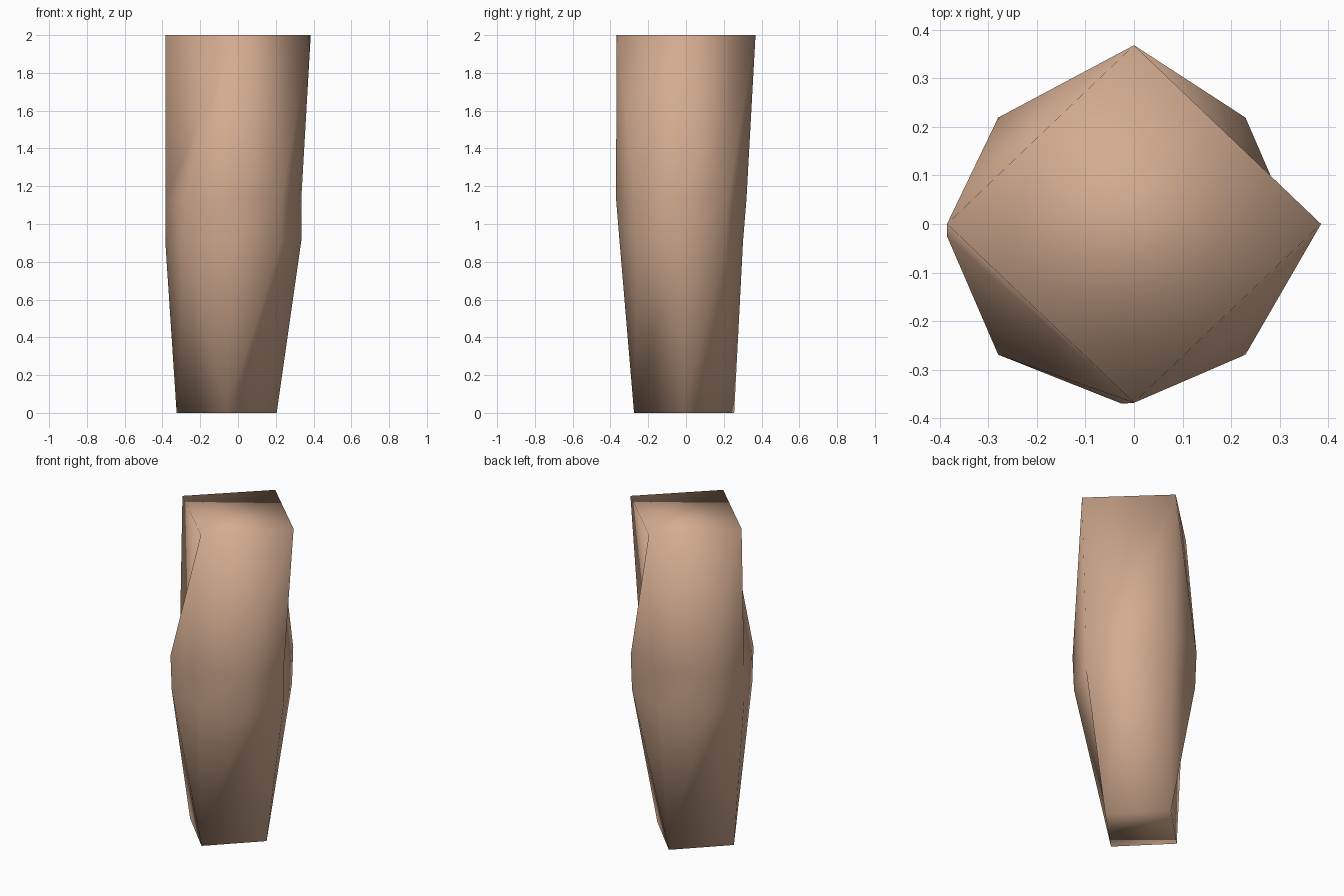
import bpy, bmesh
from math import cos, sin, tau

cube = bpy.data.objects.get("Cube")
if cube:
    bpy.data.objects.remove(cube, do_unlink=True)

# Skin colour
skin = bpy.data.materials.new("warm_skin")
skin.use_nodes = True
tone = (0.65, 0.41, 0.28, 1)
skin.diffuse_color = tone
skin.node_tree.nodes["Principled BSDF"].inputs["Base Color"].default_value = tone

bm = bmesh.new()


def ring(sides, centre, rx, ry, z):
    """Elliptical ring of vertices, counter-clockwise from +x."""
    return [bm.verts.new((centre[0] + rx * cos(tau * i / sides),
                          centre[1] + ry * sin(tau * i / sides), z))
            for i in range(sides)]


# Four-sided ends and an eight-sided bulge in the middle
bottom = ring(4, (-0.06, -0.01), 0.265, 0.265, 0)
lower = ring(8, (-0.025, -0.025), 0.36, 0.327, 0.91)
upper = ring(8, (-0.025, -0.025), 0.36, 0.345, 1.13)
top = ring(4, (0, 0), 0.385, 0.368, 2)

# Straight band around the bulge
for i in range(8):
    j = (i + 1) % 8
    bm.faces.new((lower[i], lower[j], upper[j], upper[i]))


def bridge(end, octagon, k, style):
    """Join one side of a four-sided end to two sides of the bulge."""
    a, b = end[k], end[(k + 1) % 4]
    p, c, q = (octagon[(2 * k + n) % 8] for n in range(3))
    fans = {
        "ridge": ((a, p, c), (a, c, b), (b, c, q)),
        "fold_next": ((a, p, b), (b, p, c), (b, c, q)),
        "fold_same": ((a, p, c), (a, c, q), (a, q, b)),
    }
    for tri in fans[style]:
        bm.faces.new(tri)


# Ridges and folds alternate around both tapered ends
for k in range(4):
    even = k % 2 == 0
    bridge(top, upper, k, "fold_next" if even else "ridge")
    bridge(bottom, lower, k, "ridge" if even else "fold_same")

# End caps
bm.faces.new(top)
bm.faces.new(bottom[::-1])
bmesh.ops.recalc_face_normals(bm, faces=bm.faces[:])
for face in bm.faces:
    face.smooth = True

mesh = bpy.data.meshes.new("limb_segment")
bm.to_mesh(mesh)
bm.free()
mesh.materials.append(skin)
limb = bpy.data.objects.new("limb_segment", mesh)
bpy.context.collection.objects.link(limb)
